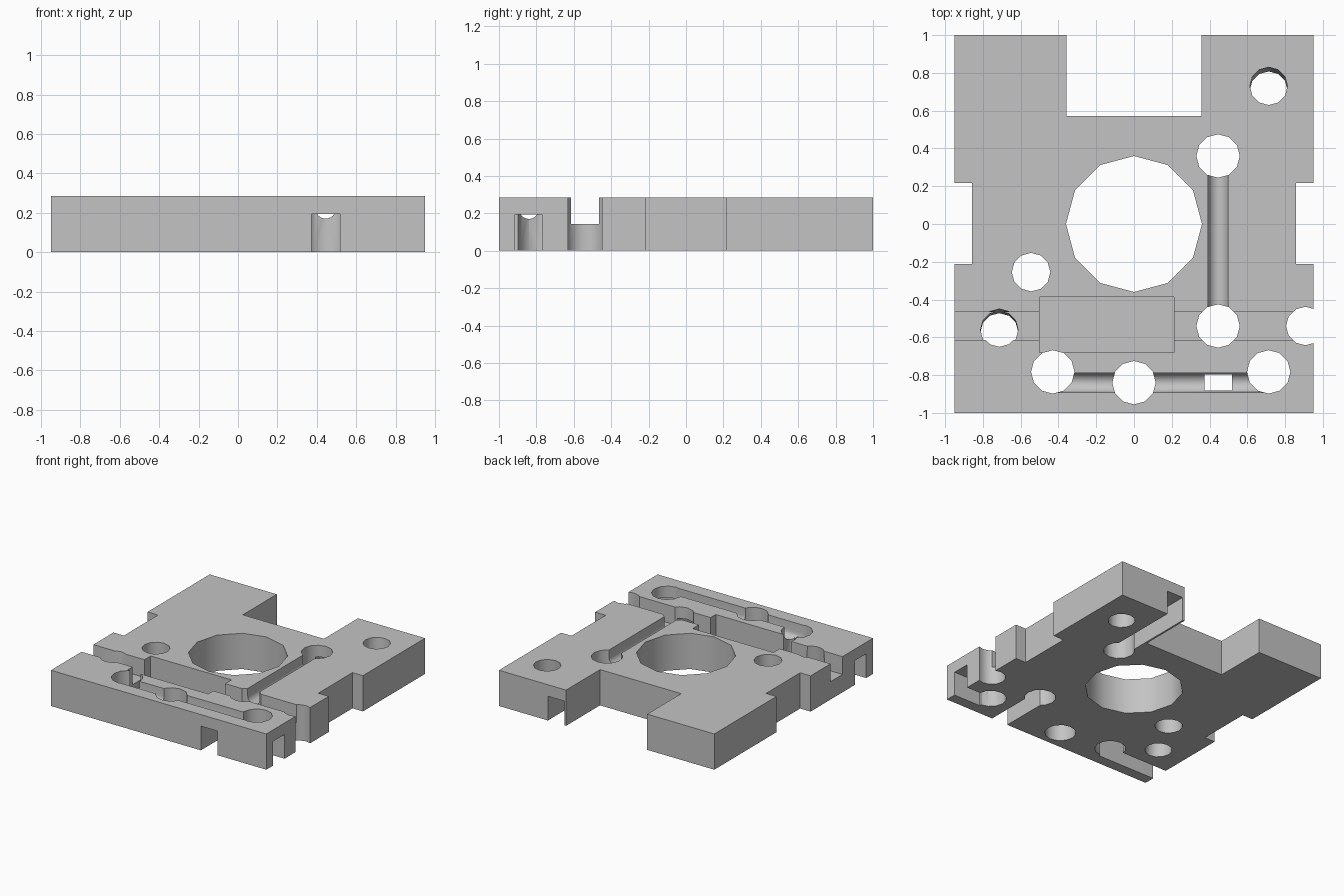
import bpy, math
from mathutils import Matrix, Vector

if "Cube" in bpy.data.objects:
    bpy.data.objects.remove(bpy.data.objects["Cube"])

TOP = 0.285
SLOT_TOP = 0.193

grey = bpy.data.materials.new("plain grey")
grey.use_nodes = True
colour = (0.55, 0.55, 0.55, 1)
grey.diffuse_color = colour
grey.node_tree.nodes["Principled BSDF"].inputs["Base Color"].default_value = colour


def prism(name, outline, start, end, axis="z"):
    """Sweep a closed outline along one axis."""
    place = {"x": lambda u, v, w: (w, u, v),
             "y": lambda u, v, w: (u, w, v),
             "z": lambda u, v, w: (u, v, w)}[axis]
    n = len(outline)
    verts = [place(u, v, w) for w in (start, end) for u, v in outline]
    faces = [range(n)[::-1], range(n, 2 * n)]
    faces += [(i, (i + 1) % n, n + (i + 1) % n, n + i) for i in range(n)]
    if axis == "y":
        faces = [tuple(f)[::-1] for f in faces]
    mesh = bpy.data.meshes.new(name)
    mesh.from_pydata(verts, [], [tuple(f) for f in faces])
    obj = bpy.data.objects.new(name, mesh)
    bpy.context.collection.objects.link(obj)
    return obj


def rect(u0, u1, v0, v1):
    return [(u0, v0), (u1, v0), (u1, v1), (u0, v1)]


def cut(cutter):
    """Subtract a cutter from the plate and discard it."""
    mod = plate.modifiers.new("cut", "BOOLEAN")
    mod.operation = "DIFFERENCE"
    mod.solver = "EXACT"
    mod.object = cutter
    bpy.context.view_layer.objects.active = plate
    bpy.ops.object.modifier_apply(modifier=mod.name)
    bpy.data.objects.remove(cutter)


def hole(x, y, radius, lean=0.0):
    ring = [(radius * math.cos(i * math.tau / 12), radius * math.sin(i * math.tau / 12))
            for i in range(12)]
    drill = prism("drill", ring, -0.6, 0.3)
    drill.data.transform(Matrix.Translation(Vector((x, y, TOP))) @ Matrix.Rotation(lean, 4, "X"))
    cut(drill)


def round_groove(centre, start, end, axis):
    """Round-bottomed channel in the top face."""
    r, z = 0.052, 0.222
    outline = [(centre + r * math.cos(a), z + r * math.sin(a))
               for a in (math.pi + i * math.pi / 12 for i in range(13))]
    outline += [(centre + r, 0.5), (centre - r, 0.5)]
    cut(prism("groove", outline, start, end, axis))


# plate with a back opening and a notch on each side
half = [(0.95, -1), (0.95, -0.213), (0.858, -0.213), (0.858, 0.217),
        (0.95, 0.217), (0.95, 1), (0.358, 1), (0.358, 0.572)]
plate = prism("mounting_plate", half + [(-x, y) for x, y in reversed(half)], 0, TOP)
plate.data.materials.append(grey)

# wide cross groove and its deeper pocket
cut(prism("cross_groove", rect(-0.615, -0.465, 0.143, 0.5), -1.2, 1.2, "x"))
cut(prism("pocket", rect(-0.5, 0.213, -0.68, -0.387), 0.09, 0.5))

# round channels in the top face
round_groove(0.445, -0.54, 0.36, "y")
round_groove(-0.84, -0.43, 0.71, "x")

# square channels in the underside, running out to the edges
for start, end in ((-1.2, -0.54), (0.36, 1.2)):
    cut(prism("under_slot", rect(0.373, 0.518, -0.2, SLOT_TOP), start, end, "y"))
for start, end in ((-1.2, -0.43), (0.71, 1.2)):
    cut(prism("under_slot", rect(-0.914, -0.77, -0.2, SLOT_TOP), start, end, "x"))

# central bore, channel-end holes, plain holes and leaning holes
hole(0, 0, 0.36)
for x, y in ((0.445, 0.36), (0.445, -0.54), (-0.43, -0.783), (0, -0.84), (0.713, -0.783)):
    hole(x, y, 0.115)
for x, y in ((-0.545, -0.255), (0.907, -0.54)):
    hole(x, y, 0.102)
for x, y in ((0.713, 0.73), (-0.713, -0.55)):
    hole(x, y, 0.1, lean=-math.radians(4.5))

bpy.ops.object.select_all(action="DESELECT")
plate.select_set(True)
bpy.context.view_layer.objects.active = plate
bpy.ops.object.shade_smooth_by_angle(angle=math.radians(35))
